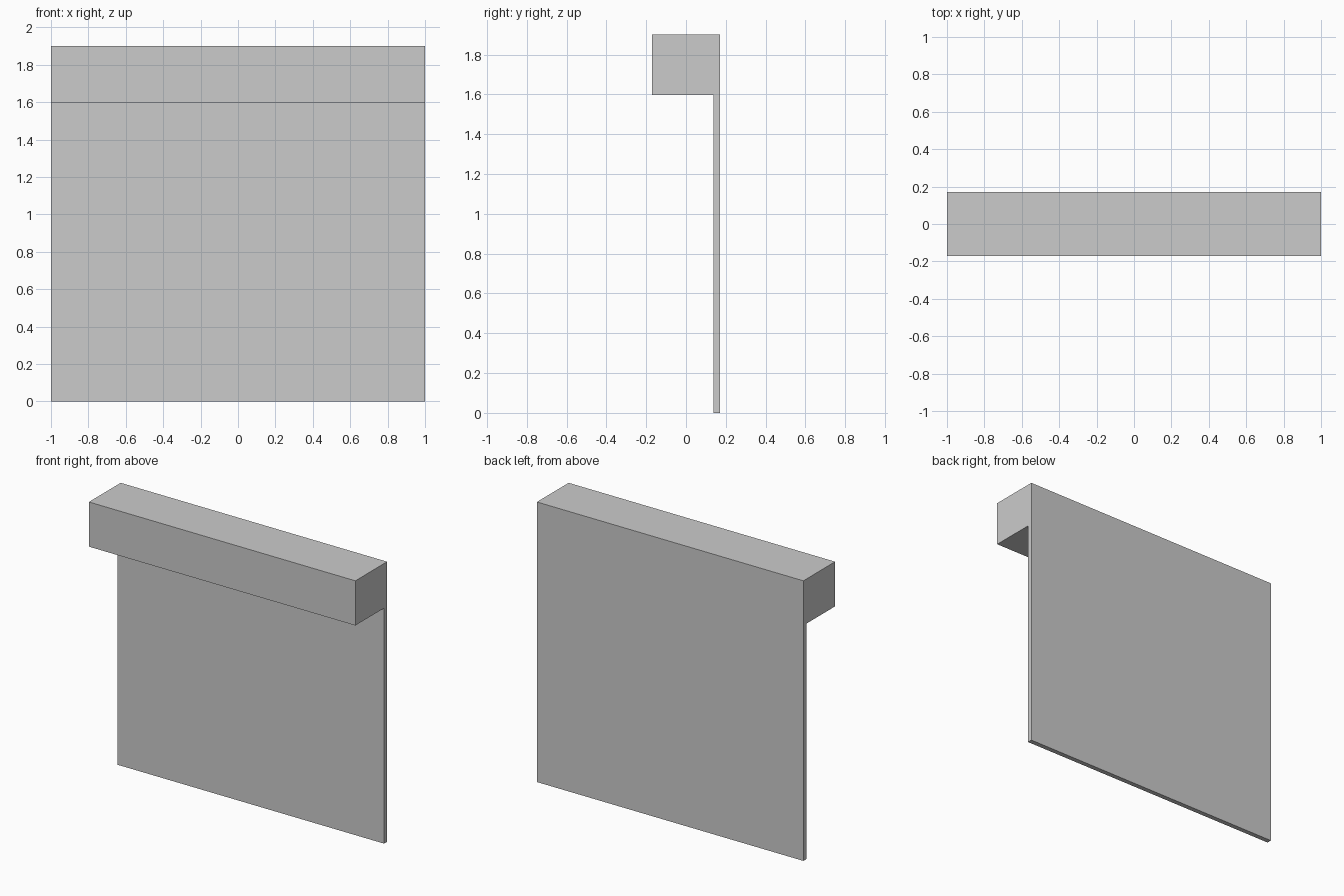
import bpy
import bmesh

if "Cube" in bpy.data.objects:
    bpy.data.objects.remove(bpy.data.objects["Cube"])

HALF_WIDTH = 1.0
BACK, FRONT, PANEL_FRONT = 0.17, -0.17, 0.137
TOP, LEDGE = 1.90, 1.597

# Side profile (y, z): thin back panel with a deep box along the top
profile = [(BACK, 0), (BACK, TOP), (FRONT, TOP),
           (FRONT, LEDGE), (PANEL_FRONT, LEDGE), (PANEL_FRONT, 0)]

# Extrude the profile across the full width
bm = bmesh.new()
side = bm.faces.new([bm.verts.new((-HALF_WIDTH, y, z)) for y, z in profile])
ext = bmesh.ops.extrude_face_region(bm, geom=[side], use_keep_orig=True)
moved = [g for g in ext["geom"] if isinstance(g, bmesh.types.BMVert)]
bmesh.ops.translate(bm, verts=moved, vec=(2 * HALF_WIDTH, 0, 0))
bmesh.ops.recalc_face_normals(bm, faces=bm.faces)

mesh = bpy.data.meshes.new("panel_with_top_box")
bm.to_mesh(mesh)
bm.free()
bpy.context.collection.objects.link(bpy.data.objects.new("panel_with_top_box", mesh))
